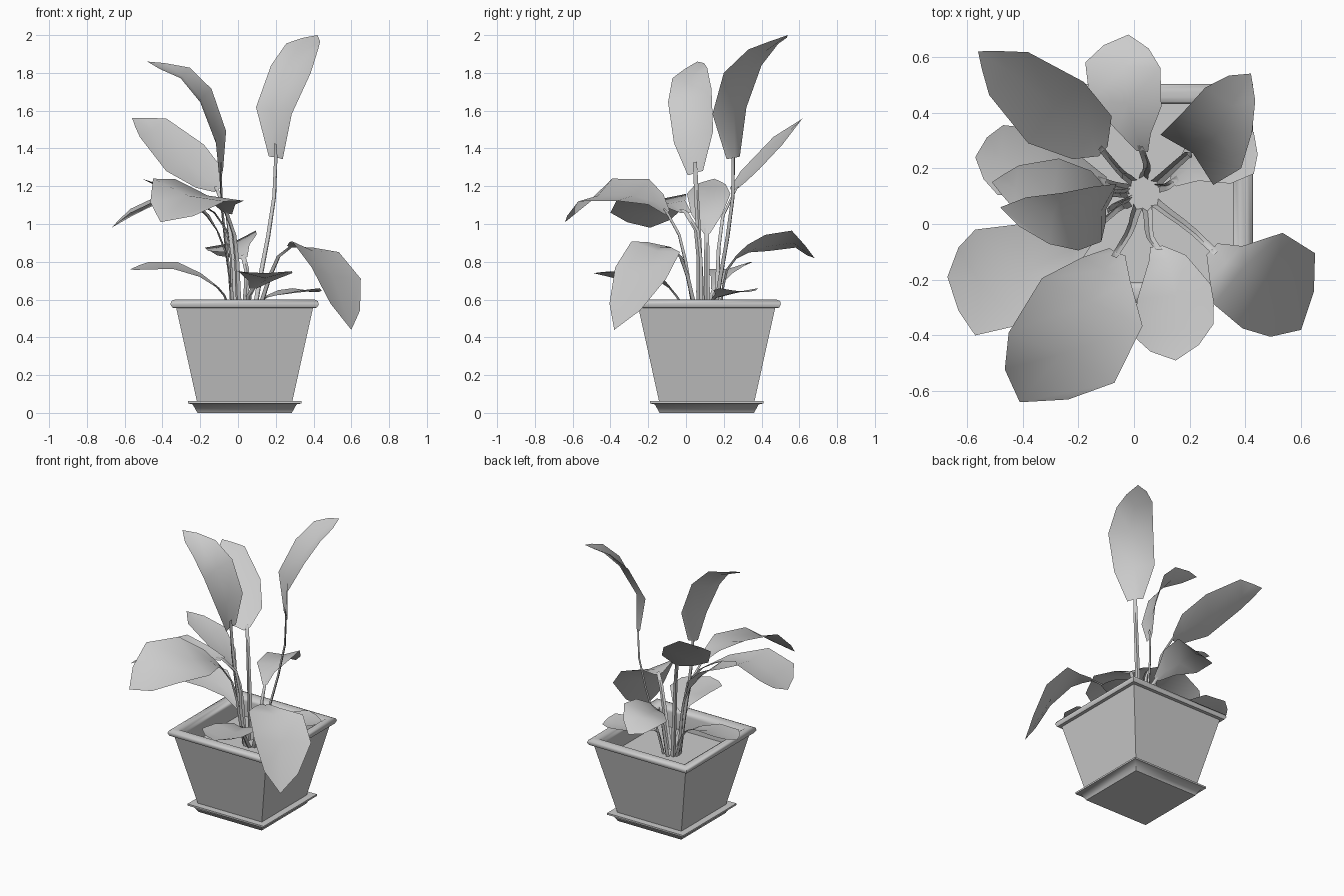
import bpy
import bmesh
import math
from mathutils import Vector
from mathutils.geometry import interpolate_bezier

cube = bpy.data.objects.get("Cube")
if cube:
    bpy.data.objects.remove(cube, do_unlink=True)

grey = bpy.data.materials.new("plain grey")
grey.use_nodes = True
colour = (0.6, 0.6, 0.6, 1)
grey.diffuse_color = colour
grey.node_tree.nodes["Principled BSDF"].inputs["Base Color"].default_value = colour

POT_CENTRE = Vector((0.035, 0.11, 0))
SOIL = 0.455
STALK = 0.018
# Blade widths from base to tip, as shares of the widest row
BROAD = (0.15, 0.45, 0.95, 1, 0.6)
UPRIGHT = (0.35, 0.9, 1, 0.8, 0.45)
POINTED = (0.15, 0.7, 1, 0.7, 0.3)


def add_object(name, bm, angle):
    """Turn a bmesh into a smooth-shaded object with the grey material."""
    mesh = bpy.data.meshes.new(name)
    bm.to_mesh(mesh)
    bm.free()
    mesh.materials.append(grey)
    obj = bpy.data.objects.new(name, mesh)
    bpy.context.collection.objects.link(obj)
    bpy.ops.object.select_all(action="DESELECT")
    obj.select_set(True)
    bpy.context.view_layer.objects.active = obj
    bpy.ops.object.shade_smooth_by_angle(angle=math.radians(angle))


def square_loft(name, profile):
    """Loft square rings given as (half width, height), capping both ends."""
    bm = bmesh.new()
    rings = []
    for half, z in profile:
        corners = [(-half, -half), (half, -half), (half, half), (-half, half)]
        rings.append([bm.verts.new(POT_CENTRE + Vector((x, y, z))) for x, y in corners])
    for low, high in zip(rings, rings[1:]):
        for i in range(4):
            j = (i + 1) % 4
            bm.faces.new((low[i], low[j], high[j], high[i]))
    bm.faces.new(rings[0][::-1])
    bm.faces.new(rings[-1])
    bmesh.ops.recalc_face_normals(bm, faces=bm.faces)
    add_object(name, bm, 50)


def folded_strip(name, centres, sides, fold, sign, tip):
    """Strip three points wide whose middle line is sunk and ends at the tip."""
    bm = bmesh.new()
    rows = []
    last = len(centres) - 1
    for i, (mid, side) in enumerate(zip(centres, sides)):
        along = centres[min(i + 1, last)] - centres[max(i - 1, 0)]
        rib = mid - side.cross(along).normalized() * sign * fold * side.length
        if i == last:
            rib = tip
        rows.append([bm.verts.new(p) for p in (mid - side, rib, mid + side)])
    for a, b in zip(rows, rows[1:]):
        for i in range(2):
            quad = (a[i], a[i + 1], b[i + 1], b[i])
            bm.faces.new(quad if sign > 0 else quad[::-1])
    add_object(name, bm, 60)


def leaf(name, side, midrib, widths=BROAD, fold=0.15):
    """Folded blade along a midrib, with a channelled stalk from the soil."""
    side = Vector(side)
    mids = [Vector(p) for p in midrib]
    tip = mids[-1]
    mids[-1] = mids[-2].lerp(tip, 0.6)
    sign = 1 if side.cross(mids[3] - mids[1]).z > 0 else -1
    folded_strip(name, mids, [side * w for w in widths], fold, sign, tip)

    # The stalk rises from near the pot's middle and bends into the blade
    base = mids[0]
    outward = base - POT_CENTRE
    outward.z = 0
    start = POT_CENTRE + outward.normalized() * 0.05
    start.z = SOIL
    heading = (mids[1] - base).normalized() * (base - start).length
    path = interpolate_bezier(start, start.lerp(base, 0.4), base - heading * 0.3, base, 5)
    path.append(base.lerp(mids[1], 0.3))
    sizes = [STALK * (1 - 0.08 * i) for i in range(len(path))]
    folded_strip(name + "_stalk", path, [side.normalized() * s for s in sizes],
                 0.7, sign, path[-1])


# Pot with rounded rim and soil, standing on a saucer
square_loft("pot", [(0.25, 0.05), (0.362, 0.555), (0.383, 0.557), (0.393, 0.575),
                    (0.388, 0.592), (0.37, 0.6), (0.345, 0.598), (0.325, 0.585),
                    (0.32, 0.56), (0.32, SOIL)])
square_loft("saucer", [(0.25, 0), (0.275, 0.045), (0.3, 0.05), (0.3, 0.062), (0.25, 0.062)])

# Tall upright leaves
leaf("tall_back_leaf", (0.105, -0.1, -0.02),
     [(0.2, 0.25, 1.35), (0.19, 0.23, 1.6), (0.28, 0.3, 1.82),
      (0.34, 0.41, 1.94), (0.42, 0.54, 2)], UPRIGHT, 0.25)
leaf("tall_right_leaf", (0.03, 0.115, 0.035),
     [(-0.09, 0.05, 1.27), (-0.09, 0.04, 1.46), (-0.17, 0.02, 1.68),
      (-0.28, 0.02, 1.8), (-0.48, 0.06, 1.86)], UPRIGHT, 0.25)
leaf("back_right_leaf", (0.1, 0.11, 0.07),
     [(-0.11, 0.26, 1.18), (-0.15, 0.31, 1.24), (-0.28, 0.4, 1.35),
      (-0.45, 0.54, 1.51), (-0.56, 0.62, 1.56)], POINTED)

# Broad leaves at middle height
leaf("front_big_leaf", (0.19, -0.09, -0.06),
     [(-0.06, -0.1, 1.06), (-0.1, -0.16, 1.13), (-0.15, -0.28, 1.18),
      (-0.26, -0.48, 1.18), (-0.41, -0.64, 1.01)])
leaf("right_big_leaf", (0, 0.19, 0.01),
     [(-0.12, 0, 1.06), (-0.22, -0.09, 1.12), (-0.4, -0.18, 1.15),
      (-0.57, -0.21, 1.07), (-0.67, -0.19, 0.98)])
leaf("right_small_leaf", (0.01, 0.115, 0),
     [(-0.1, 0.11, 0.95), (-0.16, 0.11, 1.05), (-0.28, 0.12, 1.16),
      (-0.42, 0.13, 1.21), (-0.51, 0.15, 1.24)], POINTED)
leaf("back_leaf", (0.135, -0.01, 0.045),
     [(0.03, 0.26, 0.82), (0, 0.33, 0.87), (-0.03, 0.43, 0.9),
      (-0.04, 0.57, 0.92), (-0.02, 0.68, 0.82)], BROAD)
leaf("left_drooping_leaf", (0.13, 0.135, -0.03),
     [(0.28, -0.09, 0.88), (0.33, -0.14, 0.89), (0.41, -0.16, 0.88),
      (0.52, -0.24, 0.74), (0.6, -0.38, 0.44)])

# Low leaves close to the rim
leaf("low_right_leaf", (0.01, 0.125, 0.02),
     [(-0.1, 0.15, 0.66), (-0.2, 0.19, 0.73), (-0.33, 0.22, 0.78),
      (-0.48, 0.23, 0.78), (-0.57, 0.24, 0.76)])
leaf("low_front_leaf", (0.145, 0.02, 0),
     [(0.08, -0.08, 0.66), (0.12, -0.12, 0.7), (0.15, -0.25, 0.74),
      (0.14, -0.38, 0.75), (0.15, -0.49, 0.74)], BROAD, 0.25)
leaf("low_left_leaf", (0.07, -0.1, 0),
     [(0.14, 0.15, 0.61), (0.2, 0.2, 0.63), (0.28, 0.24, 0.65),
      (0.36, 0.28, 0.66), (0.43, 0.33, 0.64)])
